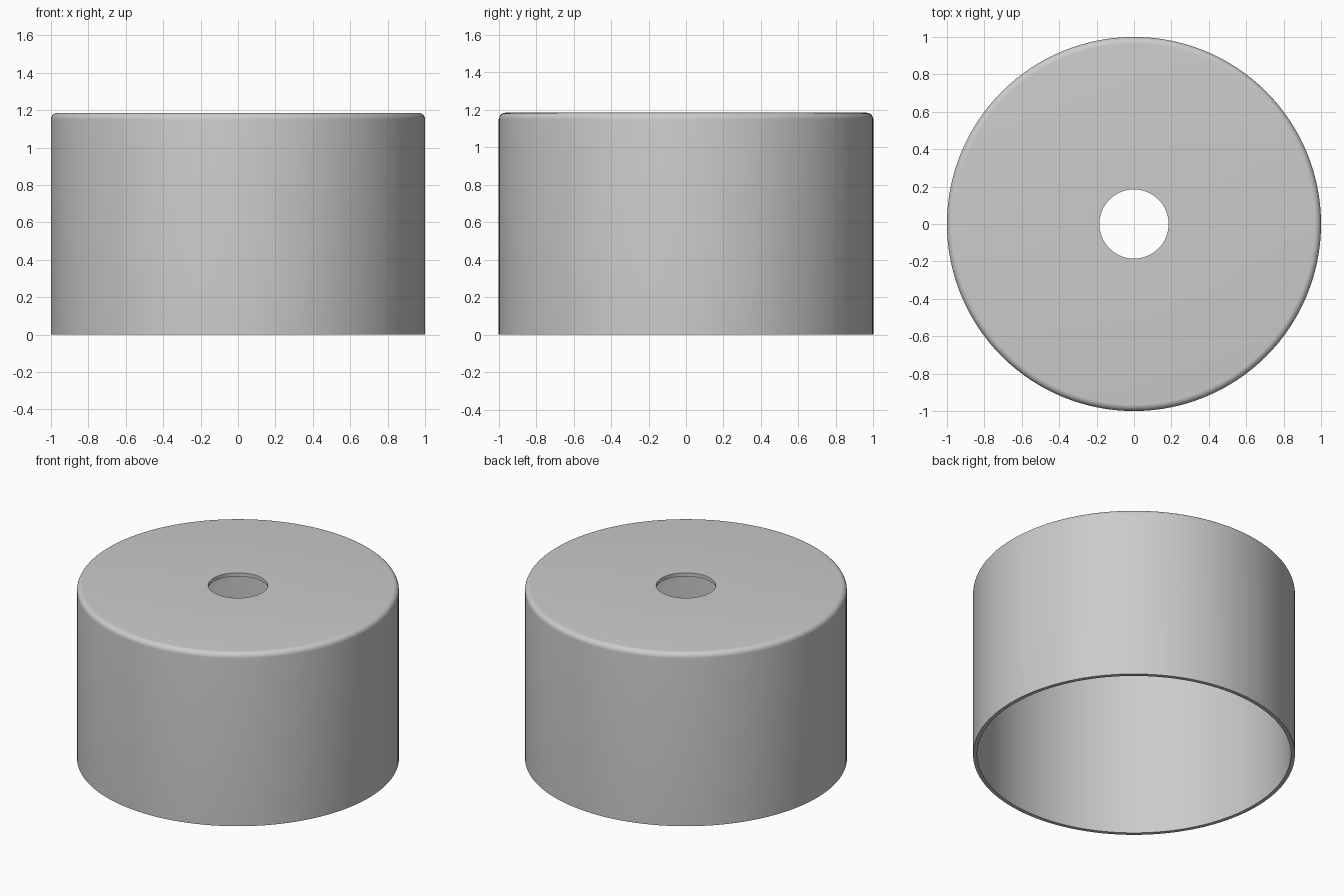
import bpy
import bmesh
from math import cos, sin, pi, radians
from mathutils import Vector, Matrix

cube = bpy.data.objects.get("Cube")
if cube:
    bpy.data.objects.remove(cube, do_unlink=True)

RADIUS, HEIGHT, WALL = 1.0, 1.185, 0.025
HOLE, ROUND, SIDES, STEPS = 0.185, 0.035, 128, 6

# Plain grey material
grey = bpy.data.materials.new("plain_grey")
grey.use_nodes = True
colour = (0.6, 0.6, 0.6, 1)
grey.diffuse_color = colour
grey.node_tree.nodes["Principled BSDF"].inputs["Base Color"].default_value = colour

# Wall and lid cross-section, with a rounded outer shoulder
profile = [(RADIUS - WALL, 0), (RADIUS, 0)]
for i in range(STEPS + 1):
    a = pi / 2 * i / STEPS
    profile.append((RADIUS - ROUND + ROUND * cos(a), HEIGHT - ROUND + ROUND * sin(a)))
profile += [(HOLE, HEIGHT), (HOLE, HEIGHT - WALL), (RADIUS - WALL, HEIGHT - WALL)]

# Revolve the closed section into an open-bottomed cap
bm = bmesh.new()
verts = [bm.verts.new((r, 0, z)) for r, z in profile]
edges = [bm.edges.new((v, verts[(i + 1) % len(verts)])) for i, v in enumerate(verts)]
bmesh.ops.spin(bm, geom=verts + edges, cent=Vector(), axis=(0, 0, 1),
               angle=2 * pi, steps=SIDES, use_merge=True)
bmesh.ops.remove_doubles(bm, verts=bm.verts, dist=0.0001)
bmesh.ops.recalc_face_normals(bm, faces=bm.faces)
mesh = bpy.data.meshes.new("cylindrical_cap")
bm.to_mesh(mesh)
bm.free()
mesh.materials.append(grey)
cap = bpy.data.objects.new("cylindrical_cap", mesh)
bpy.context.collection.objects.link(cap)

# Smooth curved surfaces, crisp rims
bpy.ops.object.select_all(action='DESELECT')
cap.select_set(True)
bpy.context.view_layer.objects.active = cap
bpy.ops.object.shade_smooth_by_angle(angle=radians(30))
